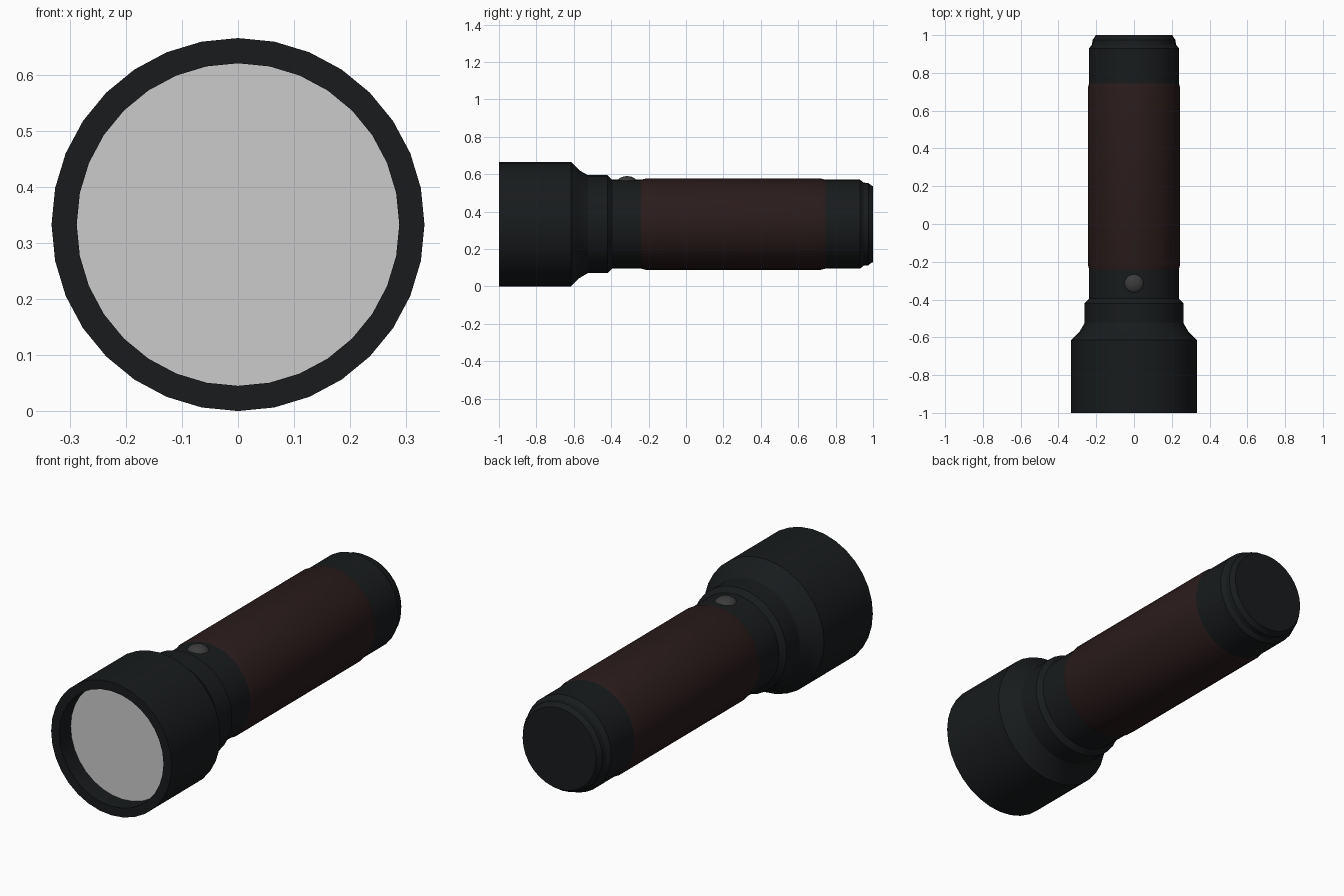
import bpy, bmesh, math

if "Cube" in bpy.data.objects:
    bpy.data.objects.remove(bpy.data.objects["Cube"])

AXIS_Z = 0.333
SIDES = 32


def material(name, rgb):
    m = bpy.data.materials.new(name)
    m.diffuse_color = (*rgb, 1)
    m.use_nodes = True
    m.node_tree.nodes["Principled BSDF"].inputs["Base Color"].default_value = m.diffuse_color
    return m


def finish(name, bm, mat=None):
    bmesh.ops.recalc_face_normals(bm, faces=bm.faces)
    mesh = bpy.data.meshes.new(name)
    bm.to_mesh(mesh)
    bm.free()
    ob = bpy.data.objects.new(name, mesh)
    bpy.context.collection.objects.link(ob)
    if mat:
        mesh.materials.append(mat)
    bpy.ops.object.select_all(action='DESELECT')
    ob.select_set(True)
    bpy.context.view_layer.objects.active = ob
    bpy.ops.object.shade_smooth_by_angle(angle=math.radians(25))
    return ob


def lathe(name, profile, mat=None, cap_end=False):
    """Revolve (y, radius) points around the torch axis."""
    bm = bmesh.new()
    rings = []
    for y, r in profile:
        rings.append([bm.verts.new((r * math.sin(2 * math.pi * i / SIDES), y,
                                    AXIS_Z + r * math.cos(2 * math.pi * i / SIDES)))
                      for i in range(SIDES)])
    for a, b in zip(rings, rings[1:]):
        for i in range(SIDES):
            j = (i + 1) % SIDES
            bm.faces.new((a[i], a[j], b[j], b[i]))
    if cap_end:
        bm.faces.new(rings[-1])
    return finish(name, bm, mat)


black = material("black_casing", (0.009, 0.011, 0.012))
maroon = material("dark_grip", (0.023, 0.011, 0.011))
charcoal = material("button_grey", (0.045, 0.045, 0.045))

# Head with recessed rim, flare and collar
lathe("head", [(-0.91, 0.288), (-1, 0.288), (-1, 0.333), (-0.615, 0.333),
               (-0.57, 0.288), (-0.525, 0.262), (-0.42, 0.262),
               (-0.395, 0.238), (-0.24, 0.238)], black)

# Handle grip sleeve
lathe("grip", [(-0.24, 0.238), (-0.215, 0.244), (0.72, 0.244), (0.745, 0.238)], maroon)

# Stepped tail cap
lathe("tail_cap", [(0.745, 0.238), (0.93, 0.238), (0.95, 0.222), (0.975, 0.22),
                   (0.99, 0.207), (1, 0.203)], black, cap_end=True)

# Lens disc at the bottom of the recess
bm = bmesh.new()
bm.faces.new([bm.verts.new((0.288 * math.sin(2 * math.pi * i / SIDES), -0.91,
                            AXIS_Z + 0.288 * math.cos(2 * math.pi * i / SIDES)))
              for i in range(SIDES)])
for f in bm.faces:
    f.normal_update()
lens = finish("lens", bm)
if lens.data.polygons[0].normal.y > 0:
    lens.data.flip_normals()

# Domed push button
bm = bmesh.new()
bmesh.ops.create_uvsphere(bm, u_segments=24, v_segments=12, radius=1)
bmesh.ops.scale(bm, vec=(0.052, 0.052, 0.032), verts=bm.verts)
bmesh.ops.translate(bm, vec=(0, -0.315, 0.558), verts=bm.verts)
finish("button", bm, charcoal)
